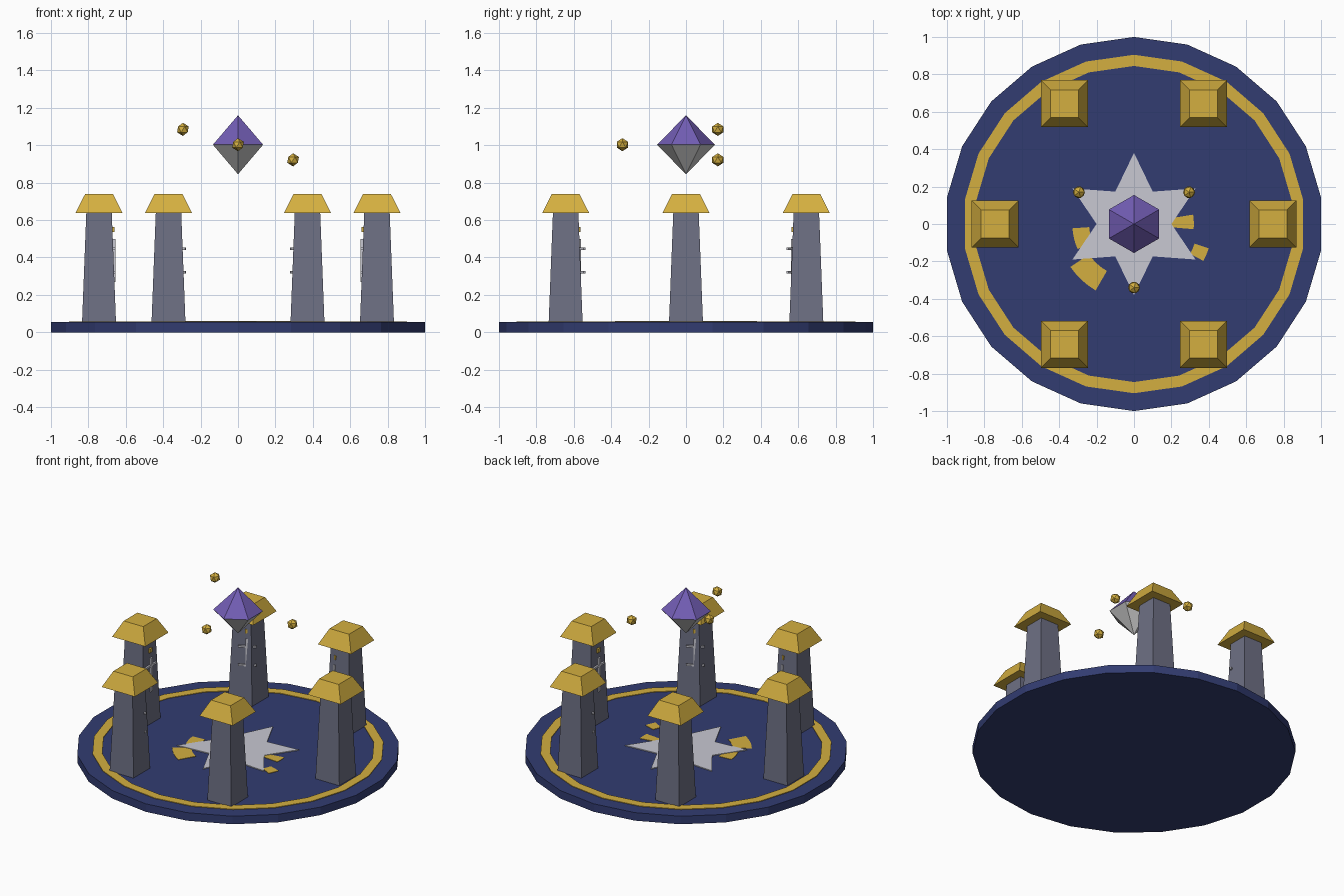
import bpy
import bmesh
from math import sin, cos, pi, sqrt, radians
from mathutils import Matrix, Vector

cube = bpy.data.objects.get("Cube")
if cube:
    bpy.data.objects.remove(cube, do_unlink=True)


def material(name, rgb):
    """Flat material from display colour values."""
    linear = [((c / 255 + 0.055) / 1.055) ** 2.4 for c in rgb]
    mat = bpy.data.materials.new(name)
    mat.use_nodes = True
    mat.diffuse_color = (*linear, 1)
    mat.node_tree.nodes["Principled BSDF"].inputs["Base Color"].default_value = (*linear, 1)
    return mat


BLUE = material("deep blue", (50, 60, 113))
GOLD = material("gold", (212, 175, 64))
STONE = material("slate stone", (110, 112, 132))
SILVER = material("silver", (200, 200, 210))
PURPLE = material("violet crystal", (114, 93, 180))
GREY = material("neutral grey", (200, 200, 200))


def finish(name, bm, *mats, matrix=None):
    bmesh.ops.remove_doubles(bm, verts=bm.verts, dist=1e-5)
    bmesh.ops.recalc_face_normals(bm, faces=bm.faces)
    if matrix:
        bm.transform(matrix)
    mesh = bpy.data.meshes.new(name)
    bm.to_mesh(mesh)
    bm.free()
    for mat in mats:
        mesh.materials.append(mat)
    obj = bpy.data.objects.new(name, mesh)
    bpy.context.collection.objects.link(obj)
    return obj


def stack(bm, sides, sections, turn=0.0):
    """Capped solid through regular polygons given as (radius, height)."""
    rings = []
    for r, z in sections:
        angles = [pi / 2 + turn + 2 * pi * i / sides for i in range(sides)]
        rings.append([bm.verts.new((r * cos(a), r * sin(a), z)) for a in angles])
    for low, high in zip(rings, rings[1:]):
        for i in range(sides):
            j = (i + 1) % sides
            bm.faces.new((low[i], low[j], high[j], high[i]))
    bm.faces.new(rings[0])
    bm.faces.new(rings[-1])


def square_stack(name, sections, mat, place):
    bm = bmesh.new()
    stack(bm, 4, [(h * sqrt(2), z) for h, z in sections], pi / 4)
    return finish(name, bm, mat, matrix=Matrix.Translation(place))


def extrude_outline(name, outline, z0, z1, mat):
    bm = bmesh.new()
    base = bm.faces.new([bm.verts.new((x, y, z0)) for x, y in outline])
    top = bmesh.ops.extrude_face_region(bm, geom=[base])["geom"]
    verts = [v for v in top if isinstance(v, bmesh.types.BMVert)]
    bmesh.ops.translate(bm, verts=verts, vec=(0, 0, z1 - z0))
    return finish(name, bm, mat)


def polar(r, degrees):
    return r * cos(radians(degrees)), r * sin(radians(degrees))


# Round platform
SIDES = 22
FLOOR = 0.055
widen = Matrix.Diagonal((1.01, 1, 1, 1))
bm = bmesh.new()
stack(bm, SIDES, [(1, 0), (1, FLOOR)])
finish("platform", bm, BLUE, matrix=widen)

# Gold border ring inlaid on the platform
bm = bmesh.new()
profile = [(0.845, FLOOR - 0.005), (0.905, FLOOR - 0.005), (0.905, FLOOR + 0.004), (0.845, FLOOR + 0.004)]
loops = []
for i in range(SIDES):
    a = pi / 2 + 2 * pi * i / SIDES
    loops.append([bm.verts.new((r * cos(a), r * sin(a), z)) for r, z in profile])
for i in range(SIDES):
    here, there = loops[i], loops[(i + 1) % SIDES]
    for k in range(4):
        m = (k + 1) % 4
        bm.faces.new((here[k], there[k], there[m], here[m]))
finish("border_ring", bm, GOLD, matrix=widen)

# Six pointed star with gold arcs around it
star = [polar(0.38 if i % 2 == 0 else 0.2, 90 + 30 * i) for i in range(12)]
extrude_outline("floor_star", star, FLOOR - 0.002, FLOOR + 0.006, SILVER)
for n, (start, end, inner, outer) in enumerate([(214, 240, 0.29, 0.41), (184, 204, 0.24, 0.33),
                                               (-5, 9, 0.2, 0.32), (-28, -18, 0.34, 0.42)]):
    steps = [start + (end - start) * i / 4 for i in range(5)]
    outline = [polar(outer, a) for a in steps] + [polar(inner, a) for a in reversed(steps)]
    extrude_outline(f"floor_arc_{n + 1}", outline, FLOOR - 0.002, FLOOR + 0.003, GOLD)

# Six tapered pillars with gold caps and rune marks facing the centre
RADIUS = 0.743
RUNE_RADIUS = 0.661
# Rune pieces: name, tangent offset, height, full size (depth, width, height), material
RUNES = [
    ("rune_stem", 0, 0.385, (0.012, 0.022, 0.23), SILVER),
    ("rune_upper_bar", 0, 0.447, (0.012, 0.115, 0.013), SILVER),
    ("rune_lower_bar", 0, 0.32, (0.012, 0.115, 0.013), SILVER),
    ("rune_gem", 0, 0.55, (0.022, 0.028, 0.028), GOLD),
]
for n in range(6):
    angle = 60 * n
    place = Vector((*polar(RADIUS, angle), 0))
    square_stack(f"pillar_{n + 1}", [(0.092, 0.02), (0.068, 0.64)], STONE, place)
    square_stack(f"pillar_cap_{n + 1}", [(0.126, 0.637), (0.074, 0.74)], GOLD, place)
    for name, side, height, size, mat in RUNES:
        bm = bmesh.new()
        bmesh.ops.create_cube(bm, size=1, matrix=Matrix.Diagonal((*size, 1)))
        reach = RUNE_RADIUS + (0.01 if mat is GOLD else 0)
        turn = Matrix.Rotation(radians(angle), 4, "Z")
        finish(f"{name}_{n + 1}", bm, mat, matrix=turn @ Matrix.Translation((reach, side, height)))

# Floating crystal, violet above and grey below
bm = bmesh.new()
stack(bm, 6, [(0.0, 0.845), (0.155, 1.003), (0.0, 1.16)])
bmesh.ops.remove_doubles(bm, verts=bm.verts, dist=1e-5)
crystal = finish("crystal", bm, PURPLE, GREY)
for face in crystal.data.polygons:
    face.material_index = 0 if face.center.z > 1.003 else 1

# Three small orbs circling the crystal
for n, (angle, height) in enumerate([(270, 1.003), (150, 1.085), (30, 0.922)]):
    bm = bmesh.new()
    bmesh.ops.create_icosphere(bm, subdivisions=1, radius=0.035)
    finish(f"orb_{n + 1}", bm, GOLD, matrix=Matrix.Translation((*polar(0.34, angle), height)))
